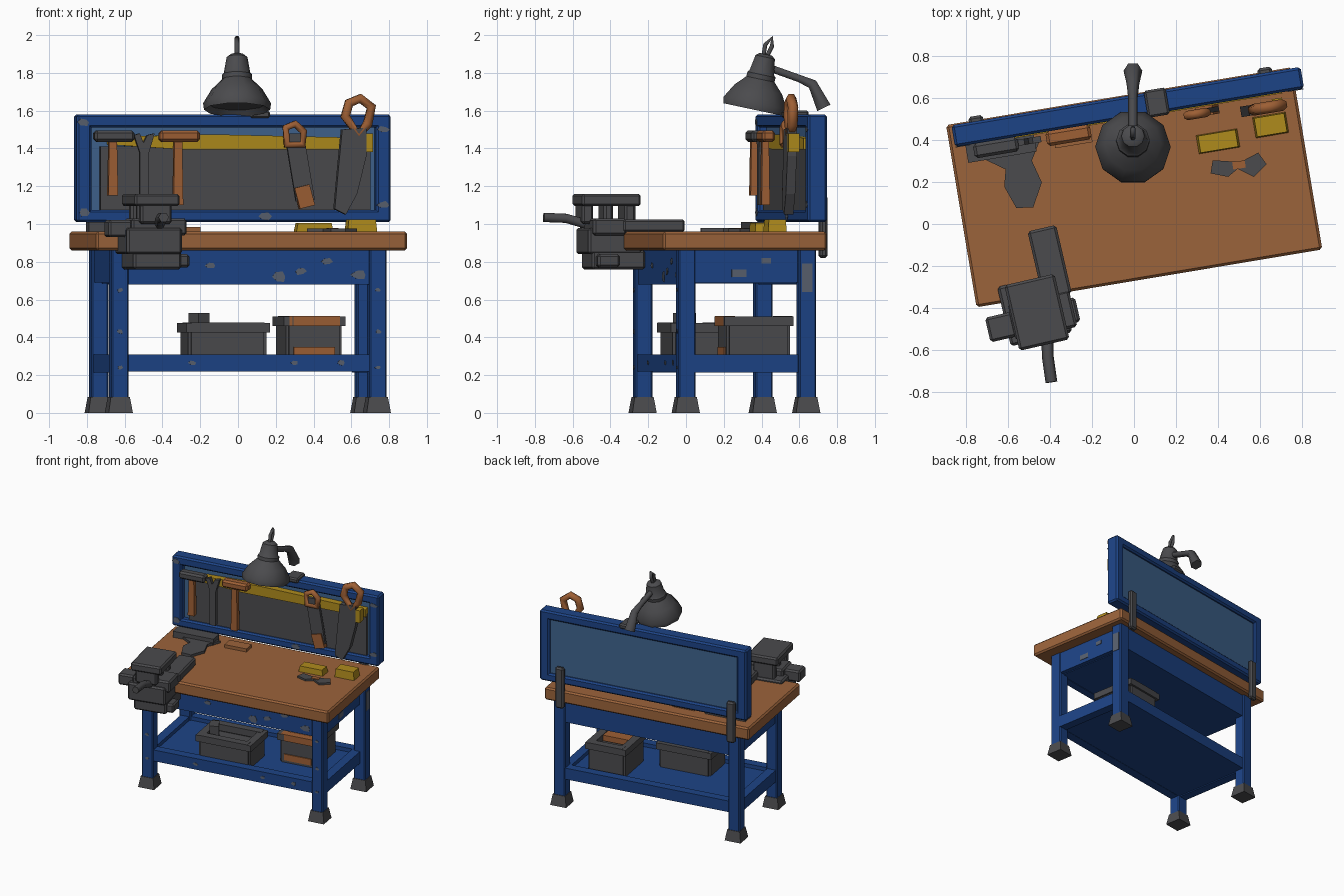
import bpy, bmesh, math, random
from mathutils import Matrix, Vector

if "Cube" in bpy.data.objects:
    bpy.data.objects.remove(bpy.data.objects["Cube"])
random.seed(4)


def material(name, rgb):
    m = bpy.data.materials.new(name)
    m.use_nodes = True
    m.diffuse_color = (*rgb, 1)
    m.node_tree.nodes["Principled BSDF"].inputs["Base Color"].default_value = (*rgb, 1)
    return m


BLUE = material("blue paint", (.012, .057, .24))
STEEL = material("faded blue sheet", (.05, .125, .27))
GREY = material("dark metal", (.07, .07, .075))
WOOD = material("bench wood", (.33, .125, .043))
ORANGE = material("handle orange", (.34, .115, .035))
YELLOW = material("yellow", (.43, .26, .012))
WORN = material("worn paint", (.10, .12, .16))

# Bench frame and vise frame: both are turned a little about z
BENCH = Matrix.Translation((0, .18, 0)) @ Matrix.Rotation(math.radians(9.5), 4, "Z")
VISE = Matrix.Translation((-.46, -.42, 0)) @ Matrix.Rotation(math.radians(13), 4, "Z")
WORLD = Matrix.Identity(4)


def finish(name, bm, mat, matrix):
    bmesh.ops.recalc_face_normals(bm, faces=bm.faces)
    me = bpy.data.meshes.new(name)
    bm.to_mesh(me)
    bm.free()
    me.materials.append(mat)
    ob = bpy.data.objects.new(name, me)
    bpy.context.collection.objects.link(ob)
    ob.matrix_world = matrix
    return ob


def box(name, x, y, z, mat, frame=BENCH, taper=1, bevel=0, turn=0):
    """Box from (low, high) ranges; taper scales its top."""
    bm = bmesh.new()
    bmesh.ops.create_cube(bm, size=1)
    for v in bm.verts:
        k = taper if v.co.z > 0 else 1
        v.co = (v.co.x * (x[1] - x[0]) * k, v.co.y * (y[1] - y[0]) * k, v.co.z * (z[1] - z[0]))
    if bevel:
        bmesh.ops.bevel(bm, geom=bm.edges[:], offset=bevel, segments=1, affect="EDGES")
    mid = Vector((sum(x) / 2, sum(y) / 2, sum(z) / 2))
    return finish(name, bm, mat, frame @ Matrix.Translation(mid) @ Matrix.Rotation(turn, 4, "Z"))


def plate(name, outline, v, depth, mat, flat=False):
    """Outline in (u, z) extruded along v, or in (u, v) extruded up if flat."""
    bm = bmesh.new()
    vs = [bm.verts.new((a, b, v) if flat else (a, v, b)) for a, b in outline]
    f = bm.faces.new(vs)
    out = bmesh.ops.extrude_face_region(bm, geom=[f])["geom"]
    bmesh.ops.translate(bm, verts=[g for g in out if isinstance(g, bmesh.types.BMVert)],
                        vec=(0, 0, depth) if flat else (0, depth, 0))
    return finish(name, bm, mat, BENCH)


def lathe(name, profile, sides, mat, matrix):
    bm = bmesh.new()
    rings = [[bm.verts.new((r * math.cos(math.tau * i / sides), r * math.sin(math.tau * i / sides), z))
              for i in range(sides)] for r, z in profile]
    for a, b in zip(rings, rings[1:]):
        for i in range(sides):
            j = (i + 1) % sides
            bm.faces.new((a[i], a[j], b[j], b[i]))
    bm.faces.new(rings[0])
    bm.faces.new(rings[-1])
    return finish(name, bm, mat, matrix)


def bar(name, points, radius, mat, frame=BENCH, closed=False, widths=None):
    """Faceted bent bar along a path, with optional width factors."""
    cu = bpy.data.curves.new(name, "CURVE")
    cu.dimensions = "3D"
    cu.bevel_depth = radius
    cu.bevel_resolution = 1
    cu.use_fill_caps = True
    sp = cu.splines.new("POLY")
    sp.points.add(len(points) - 1)
    for p, co, w in zip(sp.points, points, widths or [1] * len(points)):
        p.co = (*co, 1)
        p.radius = w
    sp.use_cyclic_u = closed
    cu.materials.append(mat)
    ob = bpy.data.objects.new(name, cu)
    bpy.context.collection.objects.link(ob)
    ob.matrix_world = frame
    return ob


# Table top
box("table_top", (-.835, .835), (-.445, .435), (.86, .96), WOOD, bevel=.012)

# Legs with feet
for name, u, v in (("front_right", -.69, -.3), ("back_right", -.69, .345),
                   ("front_left", .695, -.3), ("back_left", .735, .34)):
    box(f"{name}_leg", (u - .046, u + .046), (v - .046, v + .046), (.05, .87), BLUE, bevel=.008)
    box(f"{name}_foot", (u - .065, u + .065), (v - .065, v + .065), (0, .085), GREY, taper=.78)

# Side aprons, lower side rails and back-panel brackets
for side, u in (("right", -.69), ("left", .705)):
    box(f"{side}_apron", (u - .03, u + .03), (-.3, .345), (.69, .87), BLUE)
    box(f"{side}_rail", (u - .035, u + .035), (-.3, .345), (.215, .31), BLUE)
    box(f"{side}_bracket", (u - .035, u + .035), (.415, .455), (.82, 1.15), GREY, bevel=.012)

# Front and back aprons and rails, underside and shelf
for end, v in (("front", -.3), ("back", .345)):
    box(f"{end}_apron", (-.69, .7), (v - .03, v + .03), (.68, .87), BLUE)
    box(f"{end}_rail", (-.69, .7), (v - .035, v + .035), (.22, .31), BLUE)
box("table_underside", (-.68, .7), (-.29, .33), (.685, .70), BLUE)
box("shelf", (-.68, .7), (-.29, .33), (.222, .28), BLUE)

# Tool panel: frame, front and back sheets, rail
for name, z in (("bottom", (1.01, 1.075)), ("top", (1.51, 1.58))):
    box(f"panel_{name}_bar", (-.81, .876), (.325, .43), z, BLUE, bevel=.012)
for name, u in (("right", (-.81, -.73)), ("left", (.796, .876))):
    box(f"panel_{name}_bar", u, (.325, .43), (1.015, 1.575), BLUE, bevel=.012)
box("panel_back_sheet", (-.75, .82), (.392, .408), (1.06, 1.53), STEEL)
box("panel_front_sheet", (-.75, .82), (.372, .392), (1.06, 1.53), STEEL)
box("panel_grey_lining", (-.68, .77), (.345, .372), (1.075, 1.41), GREY)
plate("tool_rail", [(-.64, 1.42), (-.25, 1.395), (.77, 1.395), (.77, 1.455), (-.1, 1.475), (-.64, 1.46)],
      .32, .05, YELLOW)

# Two hammers and a spanner
for name, u, low, mat in (("small", -.625, 1.15, GREY), ("large", -.275, 1.1, ORANGE)):
    box(f"{name}_hammer_handle", (u - .026, u + .026), (.265, .31), (low, 1.45), ORANGE, taper=.8)
    box(f"{name}_hammer_head", (u - .1, u + .115), (.255, .325), (1.435, 1.495), mat, bevel=.014)
plate("spanner", [(-.48, 1.1), (-.43, 1.1), (-.43, 1.38), (-.40, 1.48), (-.44, 1.47),
                  (-.46, 1.43), (-.48, 1.48), (-.51, 1.47), (-.48, 1.38)], .28, .03, GREY)

# Hand saw with a handle at each end
plate("saw_blade", [(.30, 1.48), (.40, 1.48), (.46, 1.13), (.36, 1.12)], .285, .025, GREY)
bar("saw_grip", [(.31, .29, 1.42), (.305, .29, 1.51), (.355, .29, 1.53), (.40, .29, 1.49), (.395, .29, 1.42)],
    .022, ORANGE, closed=True)
plate("saw_tip", [(.35, 1.19), (.43, 1.21), (.46, 1.1), (.38, 1.08)], .275, .045, ORANGE)

# Shears with loop handle
plate("shears_blade", [(.60, 1.50), (.73, 1.51), (.73, 1.36), (.68, 1.16), (.62, 1.05), (.56, 1.08), (.58, 1.3)],
      .24, .05, GREY)
bar("shears_loop", [(.69, .265, 1.47), (.62, .265, 1.57), (.64, .265, 1.64), (.70, .265, 1.665),
                    (.76, .265, 1.62), (.74, .265, 1.53)], .028, ORANGE, closed=True)
box("shears_collar", (.715, .765), (.24, .30), (1.38, 1.48), YELLOW)

# Lamp shade, hook, arm and clamp
tilt = Matrix.Translation((-.005, .36, 1.605)) @ Matrix.Rotation(math.radians(-12), 4, "X")
shade = lathe("lamp_shade", [(.15, .03), (.175, 0), (.18, .035), (.135, .11), (.08, .165), (.08, .19),
                             (.07, .2), (.055, .285), (.035, .3)], 10, GREY, tilt)
bar("lamp_hook", [(-.005, .41, 1.89), (-.005, .42, 1.95), (-.005, .455, 1.985), (-.005, .455, 1.94),
                  (-.005, .43, 1.89)], .013, GREY, WORLD)
bar("lamp_arm", [(-.005, .46, 1.82), (-.005, .60, 1.77), (-.005, .67, 1.74), (-.005, .73, 1.615)],
    .028, GREY, WORLD, widths=[.8, .8, 1.1, 1.6])
box("lamp_clamp", (.12, .225), (.31, .44), (1.56, 1.60), GREY, bevel=.01)

# Vise: body, jaws, slide and crank
for name, x, y, z in (
        ("vise_base", (-.12, .14), (-.11, .18), (.76, .86)),
        ("vise_body", (-.16, .14), (-.13, .16), (.84, .98)),
        ("vise_shoulder", (-.13, .17), (-.11, .07), (.94, 1.03)),
        ("vise_front_post", (-.09, .08), (-.15, -.09), (1.0, 1.11)),
        ("vise_middle_post", (-.08, .07), (-.03, .02), (1.0, 1.11)),
        ("vise_back_post", (-.09, .08), (.08, .14), (.96, 1.11)),
        ("vise_jaw_plate", (-.125, .12), (-.16, .16), (1.095, 1.16)),
        ("vise_slide", (.04, .18), (.05, .385), (.955, 1.025)),
        ("vise_knob", (-.25, -.12), (-.09, .03), (.93, 1.02)),
        ("vise_side_lug", (.1, .19), (-.09, .03), (.77, .84))):
    box(name, x, y, z, GREY, VISE, bevel=.012)
bar("vise_crank", [(.02, -.12, 1.0), (.0, -.22, 1.03), (-.01, -.34, 1.035)], .028, GREY, VISE)


# Open bins on the shelf
def bin_box(name, u, v, w, d, top, rim):
    for s in (-1, 1):
        a, b = u + s * w / 2, v + s * d / 2
        box(f"{name}_side", (a - .015, a + .015), (v - d / 2, v + d / 2), (.28, top), GREY)
        box(f"{name}_wall", (u - w / 2, u + w / 2), (b - .015, b + .015), (.28, top), GREY)
        box(f"{name}_side_rim", (a - .03, a + .03), (v - d / 2 - .03, v + d / 2 + .03), (top - .05, top), GREY)
        box(f"{name}_rim", (u - w / 2, u + w / 2), (b - .03, b + .03), (top - .05, top + .003),
            rim if s < 0 else GREY)
    box(f"{name}_contents", (u - w / 2, u + w / 2), (v - d / 2, v + d / 2), (.28, top - .06), GREY)


bin_box("grey_bin", -.10, -.135, .39, .24, .475, GREY)
bin_box("orange_bin", .40, .115, .27, .31, .51, ORANGE)
box("orange_bin_label", (.29, .51), (-.063, -.054), (.30, .35), ORANGE)
box("orange_bin_lid", (.29, .51), (-.02, .12), (.46, .505), ORANGE)
box("bin_tool", (-.27, -.20), (-.2, -.1), (.41, .53), GREY, turn=.4)

# Small things lying on the table
box("yellow_block", (.33, .53), (.10, .19), (.955, 1.005), YELLOW, taper=.9)
box("yellow_tin", (.61, .77), (.13, .23), (.955, 1.025), YELLOW, taper=.9)
plate("metal_bow", [(.37, .0), (.45, -.03), (.50, .0), (.57, -.05), (.64, .0), (.61, .06), (.52, .03), (.39, .06)],
      .955, .02, GREY, True)
box("bow_middle", (.48, .54), (.0, .035), (.955, .98), ORANGE)
plate("metal_shears", [(-.61, .1), (-.57, -.01), (-.49, -.02), (-.43, .09), (-.46, .2), (-.40, .3),
                       (-.62, .31), (-.69, .25), (-.59, .18)], .955, .025, GREY, True)
box("metal_offcut", (-.76, -.43), (.24, .34), (.955, 1.01), GREY)
box("wood_offcut", (-.34, -.16), (.24, .33), (.955, .985), WOOD)


# Worn spots on the paint: thin chips
def chip(u, z, v, r):
    pts = [(u + r * random.uniform(.6, 1.2) * math.cos(math.tau * i / 6),
            z + r * .7 * random.uniform(.6, 1.2) * math.sin(math.tau * i / 6)) for i in range(6)]
    plate("paint_chip", pts, v, .004, WORN)


for u, z, r in ((-.2, .78, .03), (.17, .72, .04), (.28, .75, .03), (.42, .80, .03), (.6, .73, .045)):
    chip(u, z, -.333, r)
for u in (-.69, .695):
    for z in (.24, .43, .65):
        chip(u, z, -.349, .018)
for u, z in ((-.77, 1.54), (-.77, 1.06), (.835, 1.1), (.835, 1.5), (.2, 1.04)):
    chip(u, z, .322, .032)
for u in (-.3, .25, .5):
    chip(u, .265, -.338, .022)
for u, v, z in ((.779, (.31, .365), (.64, .79)), (.733, (-.06, .02), (.72, .76)), (.733, (.1, .15), (.79, .82))):
    box("side_paint_chip", (u, u + .005), v, z, WORN)

# Smooth the lamp shade lightly
bpy.ops.object.select_all(action="DESELECT")
shade.select_set(True)
bpy.context.view_layer.objects.active = shade
bpy.ops.object.shade_smooth_by_angle(angle=math.radians(40))
